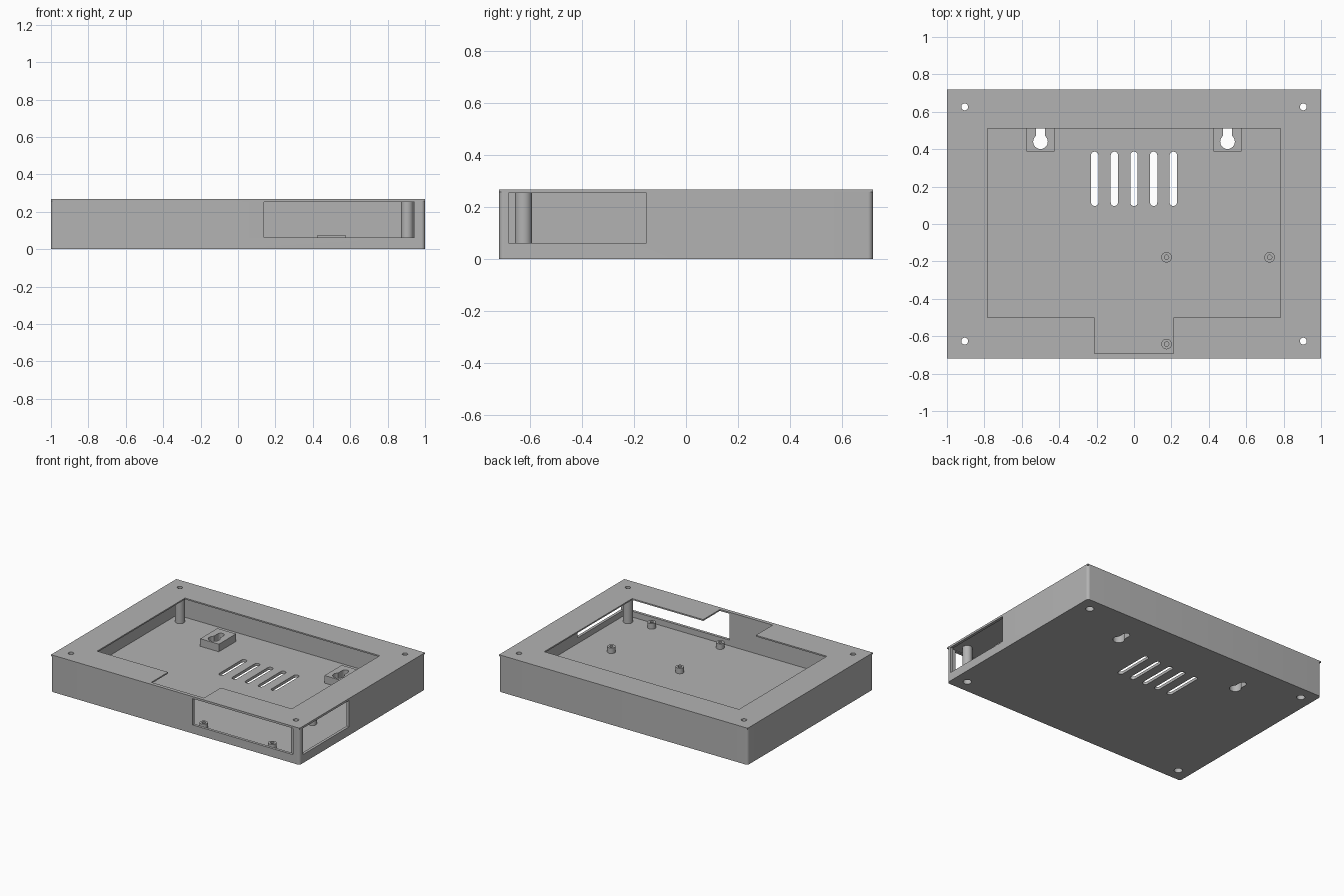
import bpy, bmesh
from math import pi, sin, cos, radians

if "Cube" in bpy.data.objects:
    bpy.data.objects.remove(bpy.data.objects["Cube"], do_unlink=True)

grey = bpy.data.materials.new("plain grey plastic")
grey.use_nodes = True
colour = (0.45, 0.45, 0.45, 1)
grey.diffuse_color = colour
grey.node_tree.nodes["Principled BSDF"].inputs["Base Color"].default_value = colour

WIDTH, DEPTH, HEIGHT = 1.0, 0.72, 0.268     # half width, half depth, full height
WALL, FLOOR, LID = 0.02, 0.02, 0.258        # wall and floor thickness, lid underside


def prism(name, outline, z0, z1):
    """Extrude a counter-clockwise outline from z0 to z1."""
    bm = bmesh.new()
    base = bm.faces.new([bm.verts.new((x, y, z0)) for x, y in outline])
    side = bmesh.ops.extrude_face_region(bm, geom=[base], use_keep_orig=True)
    bmesh.ops.translate(bm, vec=(0, 0, z1 - z0),
                        verts=[g for g in side["geom"] if isinstance(g, bmesh.types.BMVert)])
    bmesh.ops.recalc_face_normals(bm, faces=bm.faces)
    mesh = bpy.data.meshes.new(name)
    bm.to_mesh(mesh)
    bm.free()
    mesh.materials.append(grey)
    obj = bpy.data.objects.new(name, mesh)
    bpy.context.collection.objects.link(obj)
    return obj


def rect(x0, x1, y0, y1):
    return [(x0, y0), (x1, y0), (x1, y1), (x0, y1)]


def rounded(x0, x1, y0, y1, r, steps=8):
    """Rectangle outline with round corners."""
    points = []
    for k, (cx, cy) in enumerate(rect(x0 + r, x1 - r, y0 + r, y1 - r)):
        for i in range(steps + 1):
            a = pi + (k + i / steps) * pi / 2
            points.append((cx + r * cos(a), cy + r * sin(a)))
    return points


def circle(x, y, r, n=32):
    return [(x + r * cos(2 * pi * i / n), y + r * sin(2 * pi * i / n)) for i in range(n)]


def slot(x, y0, y1, r):
    """Upright slot outline with round ends."""
    arc = [pi * i / 12 for i in range(13)]
    return ([(x + r * cos(a), y1 - r + r * sin(a)) for a in arc] +
            [(x - r * cos(a), y0 + r - r * sin(a)) for a in arc])


def cut(targets, outline, z0, z1):
    """Subtract a prism from every target, then discard it."""
    tool = prism("cutter", outline, z0, z1)
    tool.hide_render = True
    for obj in targets:
        mod = obj.modifiers.new("cut", "BOOLEAN")
        mod.operation, mod.solver, mod.object = "DIFFERENCE", "EXACT", tool
        bpy.context.view_layer.objects.active = obj
        bpy.ops.object.modifier_apply(modifier=mod.name)
    bpy.data.objects.remove(tool, do_unlink=True)


# Open tray with round upright edges
tray = prism("tray", rounded(-WIDTH, WIDTH, -DEPTH, DEPTH, 0.02), 0, LID)
cut([tray], rect(-WIDTH + WALL, WIDTH - WALL, -DEPTH + WALL, DEPTH - WALL), FLOOR, 0.4)

# Connector windows in the front wall and the left wall
cut([tray], rect(0.14, 0.945, -0.8, -0.65), 0.062, 0.253)
cut([tray], rect(0.95, 1.1, -0.683, -0.152), 0.062, 0.253)

# Square-cornered top frame with a display opening and cable notch
frame = prism("top_frame", rect(-WIDTH, WIDTH, -DEPTH, DEPTH), LID, HEIGHT)
opening = [(-0.783, -0.5), (-0.212, -0.5), (-0.212, -0.693), (0.212, -0.693),
           (0.212, -0.5), (0.783, -0.5), (0.783, 0.51), (-0.783, 0.51)]
cut([frame], opening, 0.2, 0.4)
parts = [tray, frame]

# Corner screw posts, drilled through and counterbored from below
for x in (-0.905, 0.905):
    for y in (-0.626, 0.626):
        post = prism("corner_post", circle(x, y, 0.033), FLOOR, LID)
        cut([tray, post, frame], circle(x, y, 0.0185), -0.1, 0.4)
        cut([tray, post], circle(x, y, 0.028), -0.1, 0.045)
        parts.append(post)

# Board standoffs with blind holes
for x in (0.174, 0.725):
    for y in (-0.642, -0.178):
        standoff = prism("board_standoff", circle(x, y, 0.028), FLOOR, 0.06)
        cut([standoff], circle(x, y, 0.012), FLOOR + 0.002, 0.1)
        parts.append(standoff)

# Wall-hanging blocks with keyholes through the floor
for x in (-0.5, 0.5):
    block = prism("hanging_block", rect(x - 0.075, x + 0.075, 0.387, 0.585), FLOOR, 0.075)
    cut([tray, block], circle(x, 0.44, 0.039), -0.1, 0.2)
    cut([tray, block], slot(x, 0.44, 0.54, 0.024), -0.1, 0.2)
    parts.append(block)

# Ventilation slots
for i in range(-2, 3):
    cut([tray], slot(i * 0.105, 0.096, 0.387, 0.0195), -0.1, 0.1)

# Smooth round walls, keep hard edges
for obj in bpy.context.view_layer.objects:
    obj.select_set(obj in parts)
bpy.context.view_layer.objects.active = tray
bpy.ops.object.shade_smooth_by_angle(angle=radians(30))
